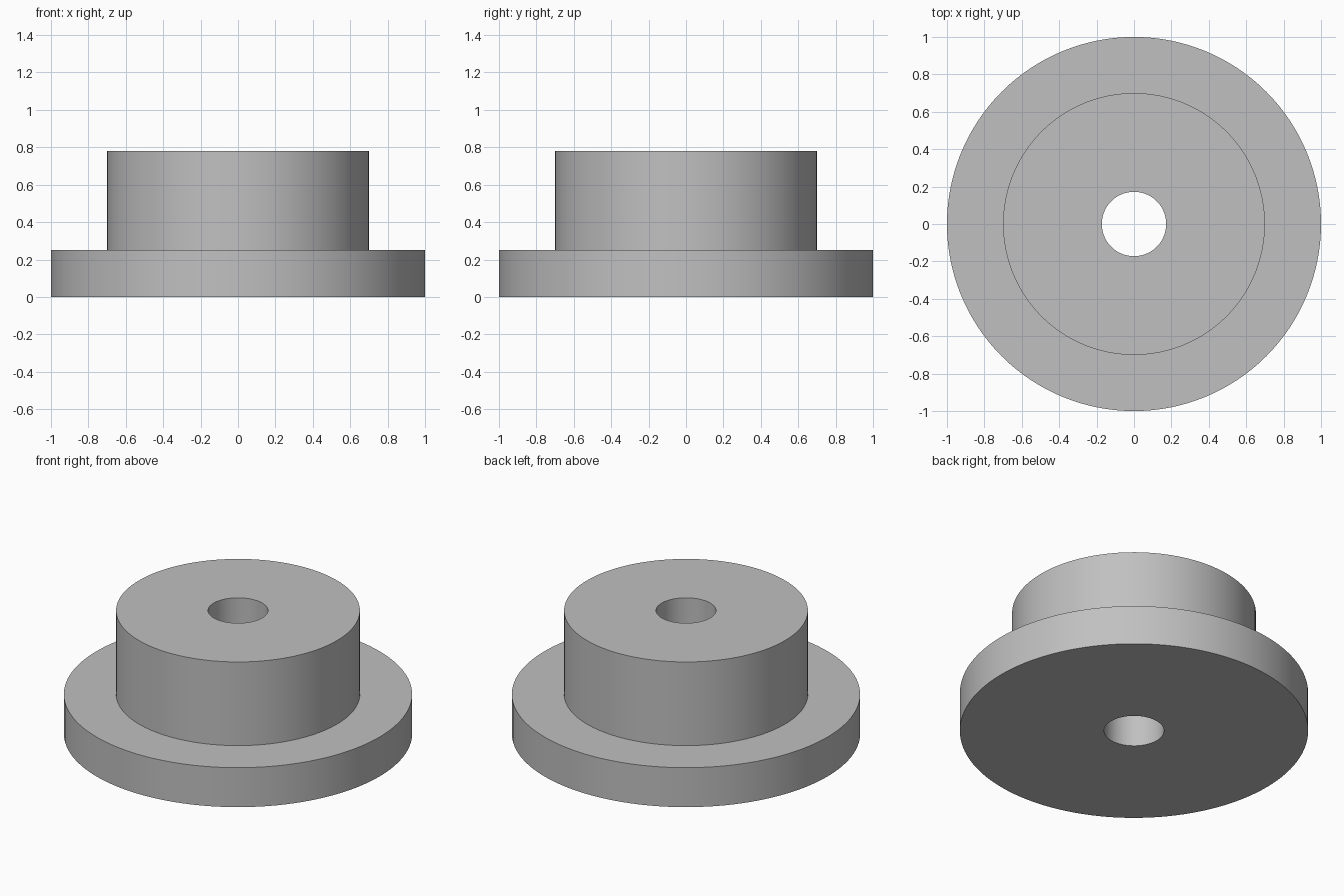
import bpy
import bmesh
import math
from mathutils import Matrix, Vector

SEGMENTS = 128
BORE_R, HUB_R, FLANGE_R = 0.172, 0.7, 1.0
FLANGE_TOP, HUB_TOP = 0.25, 0.78

cube = bpy.data.objects.get("Cube")
if cube:
    bpy.data.objects.remove(cube, do_unlink=True)

# Plain grey material
GREY = (0.53, 0.53, 0.53, 1)
grey = bpy.data.materials.new("plain grey")
grey.use_nodes = True
grey.diffuse_color = GREY
grey.node_tree.nodes["Principled BSDF"].inputs["Base Color"].default_value = GREY


def lathe(name, profile, material):
    """Spin a closed (radius, height) profile around the z axis."""
    bm = bmesh.new()
    verts = [bm.verts.new((r, 0, z)) for r, z in profile]
    edges = [bm.edges.new((a, b)) for a, b in zip(verts, verts[1:] + verts[:1])]
    bmesh.ops.spin(bm, geom=verts + edges, cent=(0, 0, 0), axis=(0, 0, 1),
                   angle=math.tau, steps=SEGMENTS, use_duplicate=False)
    bmesh.ops.remove_doubles(bm, verts=bm.verts, dist=0.0001)
    bmesh.ops.recalc_face_normals(bm, faces=bm.faces)
    mesh = bpy.data.meshes.new(name)
    bm.to_mesh(mesh)
    bm.free()
    mesh.materials.append(material)
    obj = bpy.data.objects.new(name, mesh)
    bpy.context.collection.objects.link(obj)
    bpy.ops.object.select_all(action="DESELECT")
    obj.select_set(True)
    bpy.context.view_layer.objects.active = obj
    bpy.ops.object.shade_smooth_by_angle(angle=math.radians(30))
    return obj


# Wide flange and raised hub in one piece, with a through bore
lathe("flanged_bushing", [
    (BORE_R, 0), (FLANGE_R, 0), (FLANGE_R, FLANGE_TOP),
    (HUB_R, FLANGE_TOP), (HUB_R, HUB_TOP), (BORE_R, HUB_TOP),
], grey)
